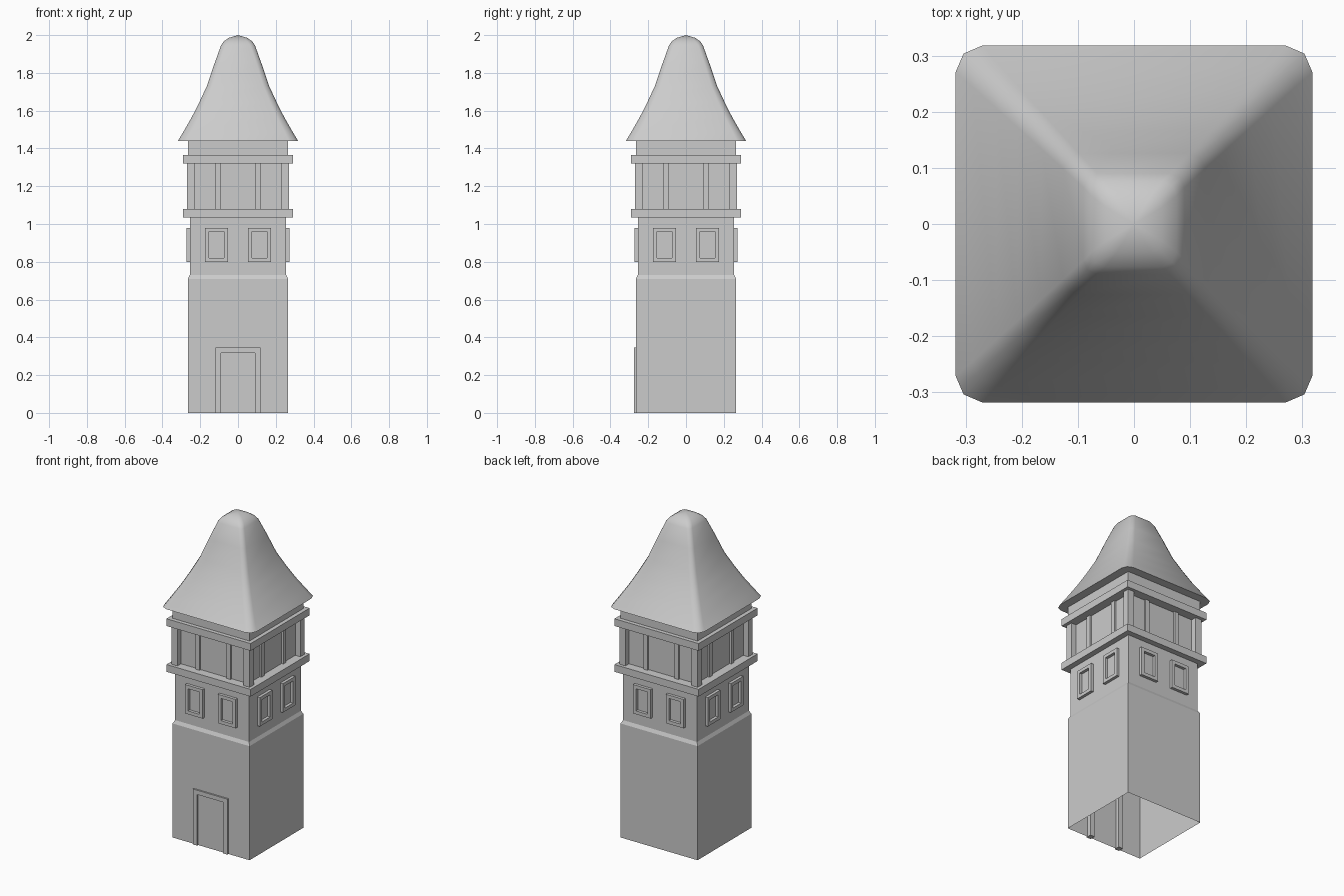
import bpy, bmesh, math
from mathutils import Matrix, Vector

if "Cube" in bpy.data.objects:
    bpy.data.objects.remove(bpy.data.objects["Cube"])


def finish(name, bm, smooth=False):
    bmesh.ops.recalc_face_normals(bm, faces=bm.faces)
    me = bpy.data.meshes.new(name)
    bm.to_mesh(me)
    bm.free()
    ob = bpy.data.objects.new(name, me)
    bpy.context.collection.objects.link(ob)
    if smooth:
        bpy.ops.object.select_all(action='DESELECT')
        ob.select_set(True)
        bpy.context.view_layer.objects.active = ob
        bpy.ops.object.shade_smooth_by_angle(angle=math.radians(50))
    return ob


def add_box(bm, x0, x1, y0, y1, z0, z1, turn=0):
    m = (Matrix.Rotation(turn * math.pi / 2, 4, 'Z')
         @ Matrix.Translation(((x0 + x1) / 2, (y0 + y1) / 2, (z0 + z1) / 2))
         @ Matrix.Diagonal((x1 - x0, y1 - y0, z1 - z0, 1)))
    bmesh.ops.create_cube(bm, size=1, matrix=m)


def add_frame(bm, x0, x1, z0, z1, wx, wz, y0, y1, turn=0, sill=True):
    """Rectangular frame lying on the front wall, turned to a side."""
    zb = z0 + wz if sill else z0
    add_box(bm, x0, x0 + wx, y0, y1, zb, z1 - wz, turn)
    add_box(bm, x1 - wx, x1, y0, y1, zb, z1 - wz, turn)
    add_box(bm, x0, x1, y0, y1, z1 - wz, z1, turn)
    if sill:
        add_box(bm, x0, x1, y0, y1, z0, zb, turn)


def bridge(bm, rings):
    for a, b in zip(rings, rings[1:]):
        n = len(a)
        for i in range(n):
            bm.faces.new((a[i], a[(i + 1) % n], b[(i + 1) % n], b[i]))


def block(name, h, z0, z1):
    bm = bmesh.new()
    add_box(bm, -h, h, -h, h, z0, z1)
    finish(name, bm)


# Shaft: hollow and open at the bottom, stepping in at a sloped ledge
bm = bmesh.new()
rings = [[bm.verts.new((sx * h, sy * h, z)) for sx, sy in ((-1, -1), (1, -1), (1, 1), (-1, 1))]
         for h, z in ((.265, 0), (.265, .71), (.255, .73), (.255, 1.05))]
bridge(bm, rings)
finish("shaft", bm)

# Gallery: ledges, recessed wall and the collar under the roof
block("lower_ledge", .29, 1.035, 1.08)
block("gallery_wall", .235, 1.08, 1.32)
block("upper_ledge", .29, 1.32, 1.365)
block("collar", .265, 1.365, 1.445)

# Gallery posts: one at each corner, two along each side
bm = bmesh.new()
for t in range(4):
    add_box(bm, -.27, -.228, -.27, -.228, 1.08, 1.32, t)
    for x in (-.107, .107):
        add_box(bm, x - .014, x + .014, -.247, -.23, 1.08, 1.32, t)
finish("gallery_posts", bm)

# Window frames: a pair on each side
bm = bmesh.new()
for t in range(4):
    for x in (-.113, .113):
        add_frame(bm, x - .061, x + .061, .80, .98, .021, .021, -.273, -.25, t)
finish("window_frames", bm)

# Door frame, passing through the front wall
bm = bmesh.new()
add_frame(bm, -.119, .119, 0, .345, .03, .027, -.275, -.24, sill=False)
finish("door_frame", bm)

# Roof: flared pyramid with softened corners and rounded tip
bm = bmesh.new()
profile = ((.318, 1.44, .85), (.288, 1.49, .85), (.245, 1.565, .84), (.207, 1.64, .83),
           (.165, 1.73, .81), (.126, 1.845, .78), (.09, 1.945, .72), (.076, 1.966, .66),
           (.05, 1.985, .6))
rings = []
for h, z, k in profile:
    c = (1 + k) / 2 + (1 - k) * .2
    quarter = [Vector((h, -h * k, z)), Vector((h, h * k, z)), Vector((h * c, h * c, z))]
    rings.append([bm.verts.new(Matrix.Rotation(t * math.pi / 2, 3, 'Z') @ v)
                  for t in range(4) for v in quarter])
bridge(bm, rings)
apex = bm.verts.new((0, 0, 2))
top = rings[-1]
for i in range(len(top)):
    bm.faces.new((top[i], top[(i + 1) % len(top)], apex))
bm.faces.new(rings[0][::-1])
finish("roof", bm, smooth=True)
